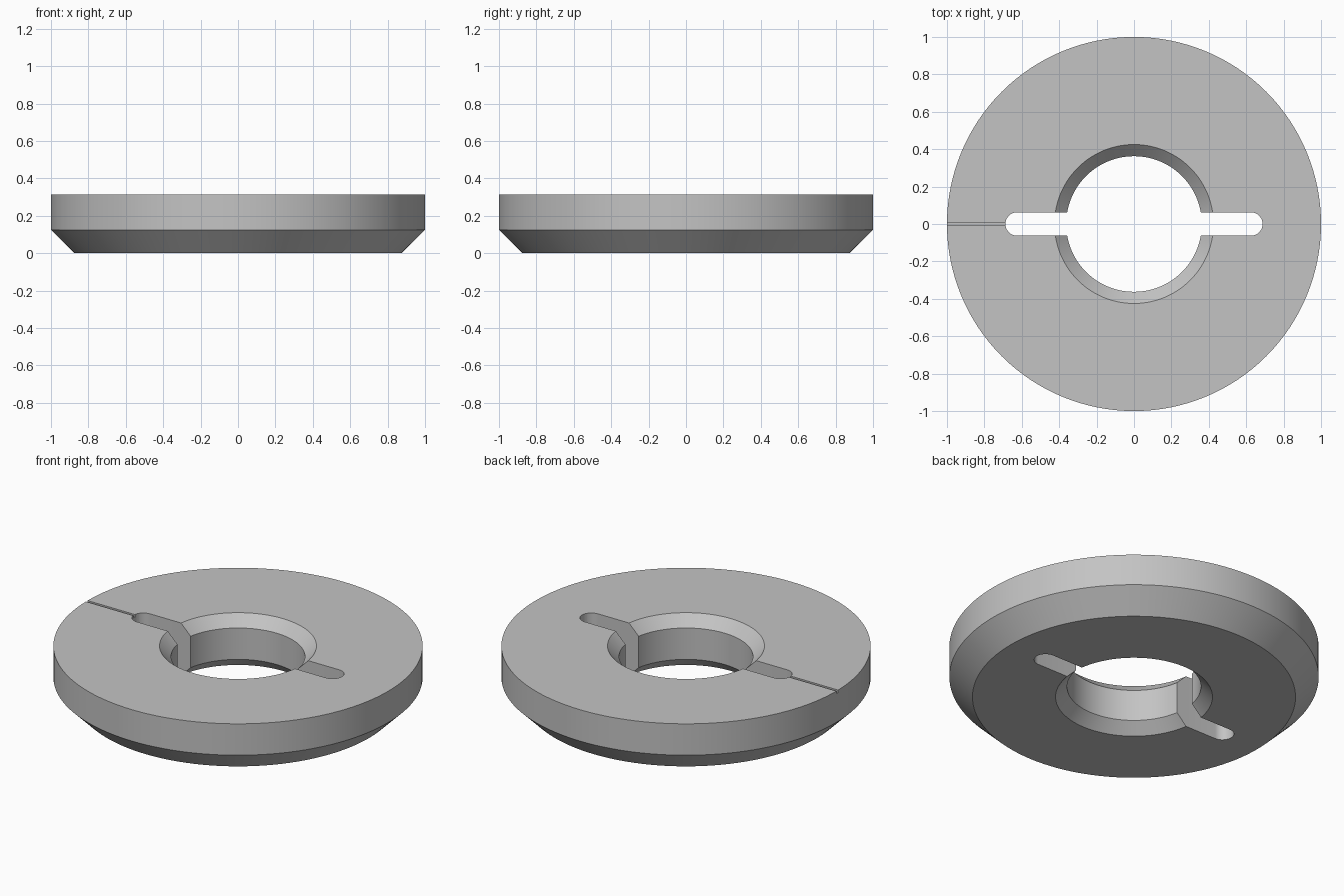
import bpy, bmesh
from math import sin, cos, pi, radians

cube = bpy.data.objects.get("Cube")
if cube:
    bpy.data.objects.remove(cube, do_unlink=True)

HEIGHT = 0.3125
SEGMENTS = 128

grey = bpy.data.materials.new("plain grey")
grey.use_nodes = True
colour = (0.55, 0.55, 0.55, 1)
grey.diffuse_color = colour
grey.node_tree.nodes["Principled BSDF"].inputs["Base Color"].default_value = colour


def make_object(name, bm):
    bmesh.ops.recalc_face_normals(bm, faces=bm.faces)
    mesh = bpy.data.meshes.new(name)
    bm.to_mesh(mesh)
    bm.free()
    mesh.materials.append(grey)
    obj = bpy.data.objects.new(name, mesh)
    bpy.context.collection.objects.link(obj)
    return obj


def lathe(name, profile):
    """Turn a closed (radius, z) profile around the z axis."""
    bm = bmesh.new()
    rings = [[bm.verts.new((r * cos(2 * pi * i / SEGMENTS), r * sin(2 * pi * i / SEGMENTS), z))
              for i in range(SEGMENTS)] for r, z in profile]
    for a, b in zip(rings, rings[1:] + rings[:1]):
        for i in range(SEGMENTS):
            j = (i + 1) % SEGMENTS
            bm.faces.new((a[i], a[j], b[j], b[i]))
    return make_object(name, bm)


def prism(name, outline, low, high):
    """Extrude an (x, y) outline between two heights."""
    bm = bmesh.new()
    face = bm.faces.new([bm.verts.new((x, y, low)) for x, y in outline])
    top = bmesh.ops.extrude_face_region(bm, geom=[face])["geom"]
    verts = [v for v in top if isinstance(v, bmesh.types.BMVert)]
    bmesh.ops.translate(bm, verts=verts, vec=(0, 0, high - low))
    return make_object(name, bm)


# Ring body: bevelled lower rim, bore chamfered at both ends
bore, chamfer, rim = 0.3625, 0.0625, 0.125
body = lathe("ring_body", [
    (bore + chamfer, 0), (1 - rim, 0), (1, rim), (1, HEIGHT),
    (bore + chamfer, HEIGHT), (bore, HEIGHT - chamfer), (bore, chamfer)])

# Round-ended slot straight through the bore
half, reach, steps = 0.0625, 0.6875, 16
outline = []
for side in (1, -1):
    for i in range(steps + 1):
        a = -pi / 2 + pi * i / steps
        outline.append((side * (reach - half + half * cos(a)), side * half * sin(a)))
slot = prism("slot_cutter", outline, -0.1, HEIGHT + 0.1)

# Thin index groove in the top face on the right side
w = 0.008
groove = prism("groove_cutter", [(-1.1, -w), (-0.65, -w), (-0.65, w), (-1.1, w)],
               HEIGHT - 0.016, HEIGHT + 0.1)

bpy.context.view_layer.objects.active = body
for cutter in (slot, groove):
    cutter.hide_render = True
    mod = body.modifiers.new("cut", "BOOLEAN")
    mod.operation = "DIFFERENCE"
    mod.solver = "EXACT"
    mod.object = cutter
    bpy.ops.object.modifier_apply(modifier=mod.name)
    bpy.data.objects.remove(cutter, do_unlink=True)

# Smooth curved walls, crisp edges
bpy.ops.object.select_all(action="DESELECT")
body.select_set(True)
bpy.ops.object.shade_smooth_by_angle(angle=radians(30))
